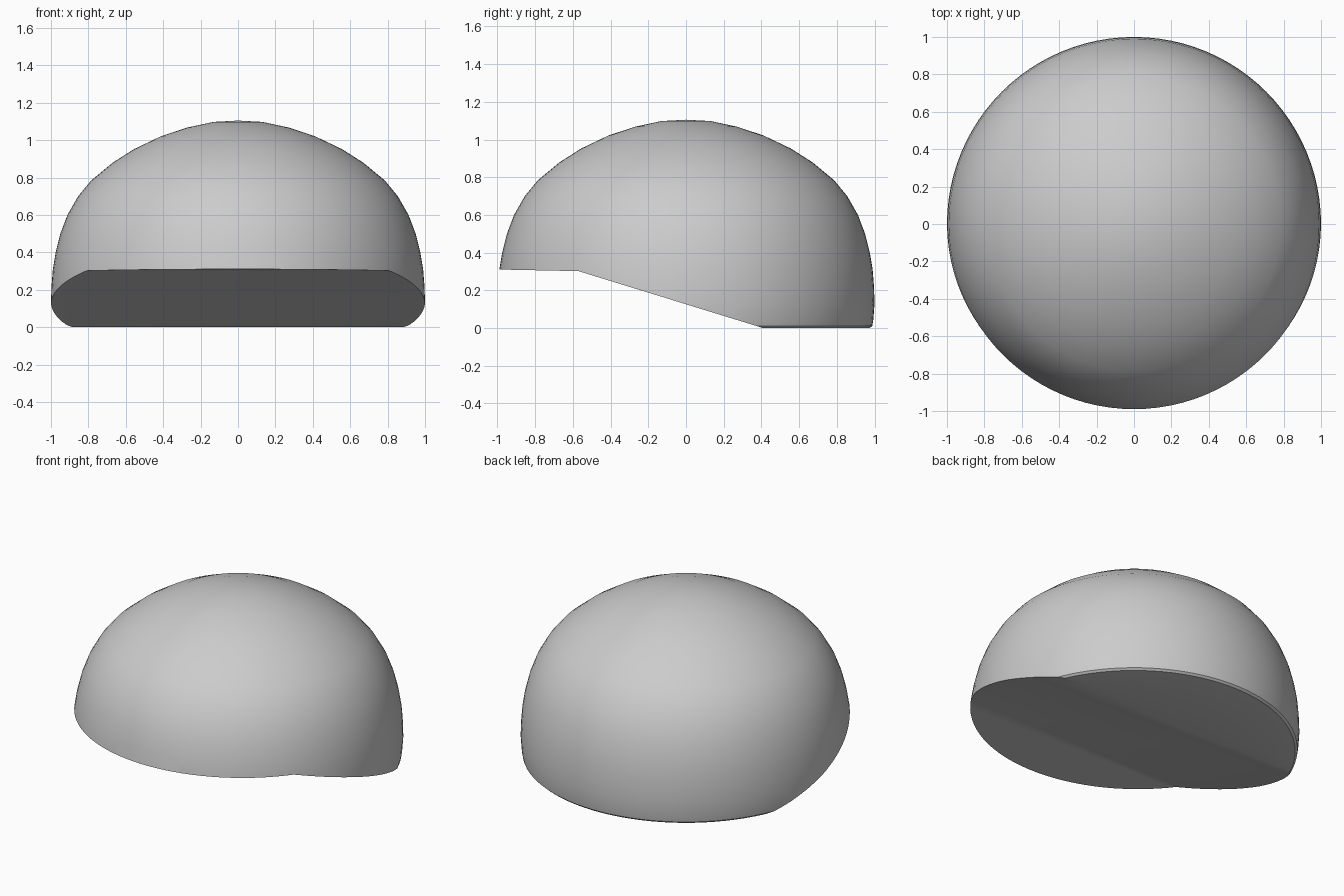
import bpy, bmesh, math
from mathutils import Vector

if "Cube" in bpy.data.objects:
    bpy.data.objects.remove(bpy.data.objects["Cube"])


def make_object(name, bm):
    bmesh.ops.recalc_face_normals(bm, faces=bm.faces)
    mesh = bpy.data.meshes.new(name)
    bm.to_mesh(mesh)
    bm.free()
    ob = bpy.data.objects.new(name, mesh)
    bpy.context.collection.objects.link(ob)
    return ob


# dome: half profile (radius, height) spun round z
profile = [(0, 0), (0.975, 0), (0.988, 0.012), (0.993, 0.04), (1.0, 0.13), (0.997, 0.22),
           (0.99, 0.31), (0.975, 0.4), (0.95, 0.5), (0.912, 0.6), (0.855, 0.7),
           (0.785, 0.785), (0.67, 0.88), (0.555, 0.953), (0.41, 1.022),
           (0.27, 1.068), (0.13, 1.098), (0, 1.105)]
bm = bmesh.new()
verts = [bm.verts.new((r, 0, z)) for r, z in profile]
edges = [bm.edges.new(p) for p in zip(verts, verts[1:])]
bmesh.ops.spin(bm, geom=verts + edges, axis=(0, 0, 1), cent=(0, 0, 0),
               angle=math.tau, steps=96)
bmesh.ops.remove_doubles(bm, verts=bm.verts, dist=0.0005)
dome = make_object("helmet_dome", bm)

# cutter: side outline of the raised front, the slope and the ground
bm = bmesh.new()
outline = [(-1.3, 0.317), (-0.57, 0.302), (0.41, 0.0), (0.43, -0.3), (-1.3, -0.3)]
face = bm.faces.new([bm.verts.new((-1.3, y, z)) for y, z in outline])
ext = bmesh.ops.extrude_face_region(bm, geom=[face])
moved = [g for g in ext["geom"] if isinstance(g, bmesh.types.BMVert)]
bmesh.ops.translate(bm, verts=moved, vec=Vector((2.6, 0, 0)))
cutter = make_object("underside_cutter", bm)
cutter.hide_render = True
cutter.hide_set(True)

# cut the stepped underside
mod = dome.modifiers.new("underside", "BOOLEAN")
mod.operation = "DIFFERENCE"
mod.solver = "EXACT"
mod.object = cutter
bpy.context.view_layer.objects.active = dome
dome.select_set(True)
bpy.ops.object.modifier_apply(modifier=mod.name)
bpy.data.objects.remove(cutter)
bpy.ops.object.shade_smooth_by_angle(angle=math.radians(35))
